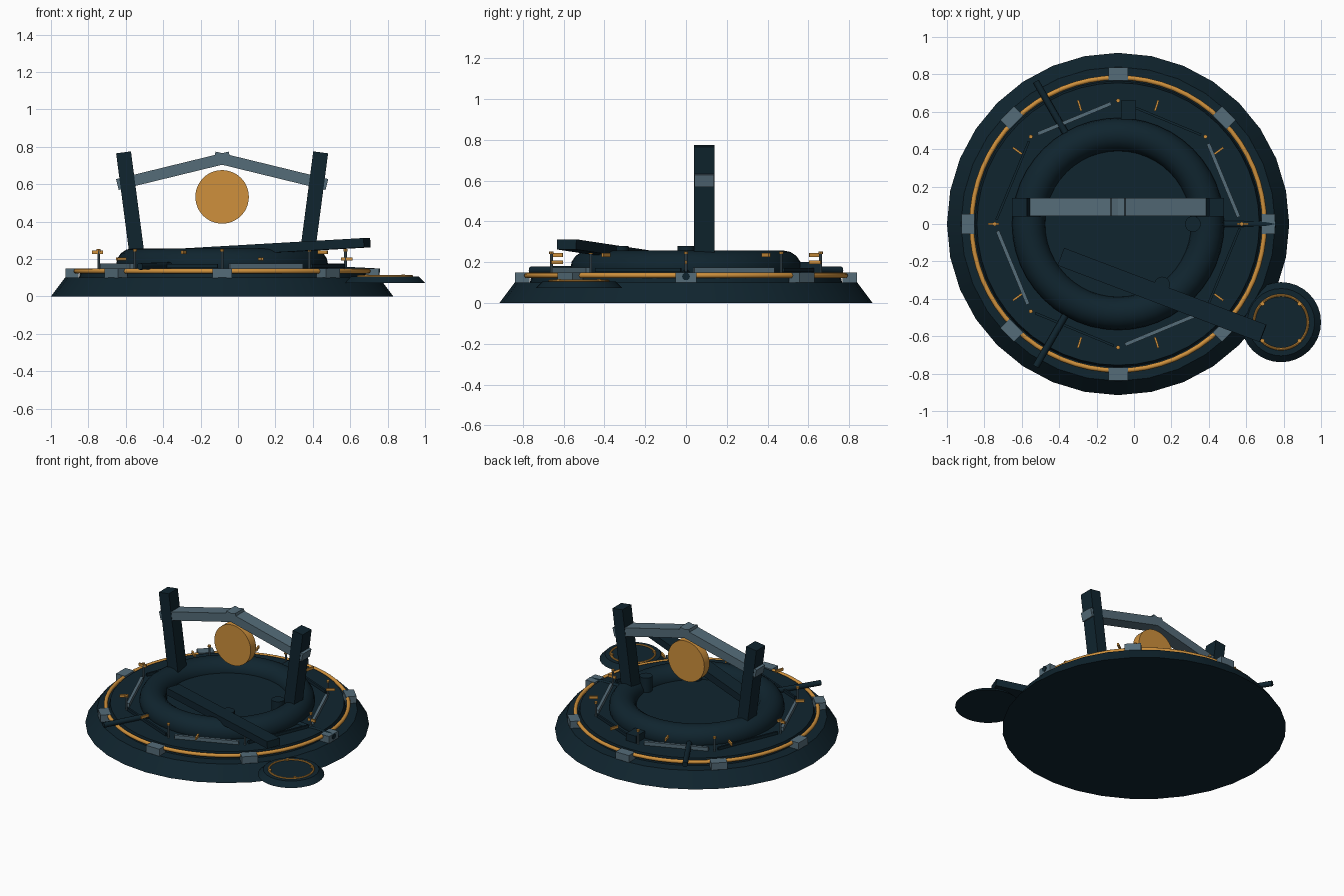
import bpy, math
from mathutils import Vector

if "Cube" in bpy.data.objects:
    bpy.data.objects.remove(bpy.data.objects["Cube"])

CX = -0.085  # axis of the round platform


def material(name, rgb):
    m = bpy.data.materials.new(name)
    m.use_nodes = True
    m.diffuse_color = (*rgb, 1)
    m.node_tree.nodes["Principled BSDF"].inputs["Base Color"].default_value = (*rgb, 1)
    return m


navy = material("dark navy", (0.005, 0.018, 0.028))
steel = material("grey steel", (0.09, 0.15, 0.19))
gold = material("warm gold", (0.62, 0.28, 0.045))


def finish(name, mat, smooth=False):
    ob = bpy.context.object
    ob.name = name
    ob.data.materials.append(mat)
    if smooth:
        bpy.ops.object.shade_smooth_by_angle(angle=math.radians(35))
    return ob


def cone(name, mat, x, y, z0, z1, r0, r1, sides=32):
    bpy.ops.mesh.primitive_cone_add(vertices=sides, radius1=r0, radius2=r1,
                                    depth=z1 - z0, location=(x, y, (z0 + z1) / 2))
    return finish(name, mat, True)


def ring(name, mat, x, y, z, major, minor, segs=64, sides=12):
    bpy.ops.mesh.primitive_torus_add(location=(x, y, z), major_radius=major, minor_radius=minor,
                                     major_segments=segs, minor_segments=sides)
    return finish(name, mat, True)


def box(name, mat, loc, size, turn=0):
    bpy.ops.mesh.primitive_cube_add(size=1, location=loc, rotation=(0, 0, turn))
    bpy.context.object.scale = size
    return finish(name, mat)


def bar(name, mat, a, b, width, height):
    """Square beam from a to b; width is horizontal."""
    a, b = Vector(a), Vector(b)
    d = b - a
    bpy.ops.mesh.primitive_cube_add(size=1, location=(a + b) / 2)
    ob = bpy.context.object
    ob.rotation_euler = (0, -math.atan2(d.z, d.xy.length), math.atan2(d.y, d.x))
    ob.scale = (d.length, width, height)
    return finish(name, mat)


def rod(name, mat, a, b, r, sides=12):
    a, b = Vector(a), Vector(b)
    bpy.ops.mesh.primitive_cylinder_add(vertices=sides, radius=r, depth=(b - a).length,
                                        location=(a + b) / 2)
    bpy.context.object.rotation_euler = (b - a).to_track_quat('Z', 'Y').to_euler()
    return finish(name, mat, True)


def polar(r, deg, z):
    t = math.radians(deg)
    return Vector((CX + r * math.cos(t), r * math.sin(t), z))


# Round platform
cone("base", navy, CX, 0, 0, 0.1, 0.915, 0.84)
cone("deck", navy, CX, 0, 0.1, 0.15, 0.765, 0.755, 48)
ring("basin_rim", navy, CX, 0, 0.168, 0.478, 0.089, 48, 16)
cone("basin_floor", navy, CX, 0, 0.14, 0.175, 0.42, 0.42, 48)
ring("edge_ring", gold, CX, 0, 0.135, 0.783, 0.013)

# Clamps on the edge ring
for i in range(8):
    box("ring_clamp", steel, polar(0.803, 45 * i, 0.124), (0.07, 0.105, 0.05), math.radians(45 * i))

# Octagonal railing: posts, caps, and alternating steel and dark rails
for i in range(8):
    a = 45 * i
    p = polar(0.66, a, 0.14)
    q = polar(0.66, a + 45, 0.14)
    rod("rail_post", steel, p, p + Vector((0, 0, 0.1)), 0.007, 8)
    rod("post_cap", gold, p + Vector((0, 0, 0.1)), p + Vector((0, 0, 0.112)), 0.011, 8)
    up = Vector((0, 0, 0.022))
    if i % 2 == 0:
        bar("steel_rail", steel, p.lerp(q, 0.08) + up, p.lerp(q, 0.92) + up, 0.02, 0.025)
    else:
        bar("dark_rail", navy, p.lerp(q, 0.05) + up, p.lerp(q, 0.95) + up, 0.013, 0.02)

# Ten small radial gold pegs
for i in range(10):
    z = 0.235 if i % 2 else 0.2
    box("gold_peg", gold, polar(0.666, 36 * i, z), (0.06, 0.011, 0.018), math.radians(36 * i))

# Spokes reaching out over the edge
for a in (120, 240):
    rod("spoke_pipe", navy, polar(0.55, a, 0.165), polar(0.88, a, 0.16), 0.018)
rod("side_pipe", navy, polar(0.55, 0, 0.145), polar(0.843, 0, 0.13), 0.019)

# Stubs and box around the basin
for a in (0, -54):
    p = polar(0.4, a, 0)
    cone("basin_stub", navy, p.x, p.y, 0.17, 0.278, 0.042, 0.042, 20)
box("control_box", navy, (-0.03, 0.61, 0.17), (0.08, 0.1, 0.06))

# Plank across the basin toward the side plate
bar("plank", navy, (-0.39, -0.175, 0.225), (0.69, -0.585, 0.287), 0.1, 0.05)

# Small round side plate with its own ring
SX, SY = 0.786, -0.525
cone("side_plate", navy, SX, SY, 0.072, 0.106, 0.214, 0.18)
ring("side_ring", gold, SX, SY, 0.107, 0.144, 0.007, 48, 8)
for i in range(4):
    t = math.radians(45 + 90 * i)
    cone("ring_stud", gold, SX + 0.138 * math.cos(t), SY + 0.138 * math.sin(t),
         0.1, 0.117, 0.01, 0.01, 8)

# Gate: leaning posts, pitched beams and hanging disc
GY = 0.09
for s in (-1, 1):
    bar("gate_post", navy, (CX + s * 0.452, GY, 0.2), (CX + s * 0.527, GY, 0.77), 0.1, 0.08)
    bar("gate_beam", steel, (CX + s * 0.56, GY, 0.598), (CX - s * 0.042, GY, 0.745), 0.096, 0.06)
rod("hanging_disc", gold, (CX, GY - 0.03, 0.532), (CX, GY + 0.03, 0.532), 0.143, 48)
